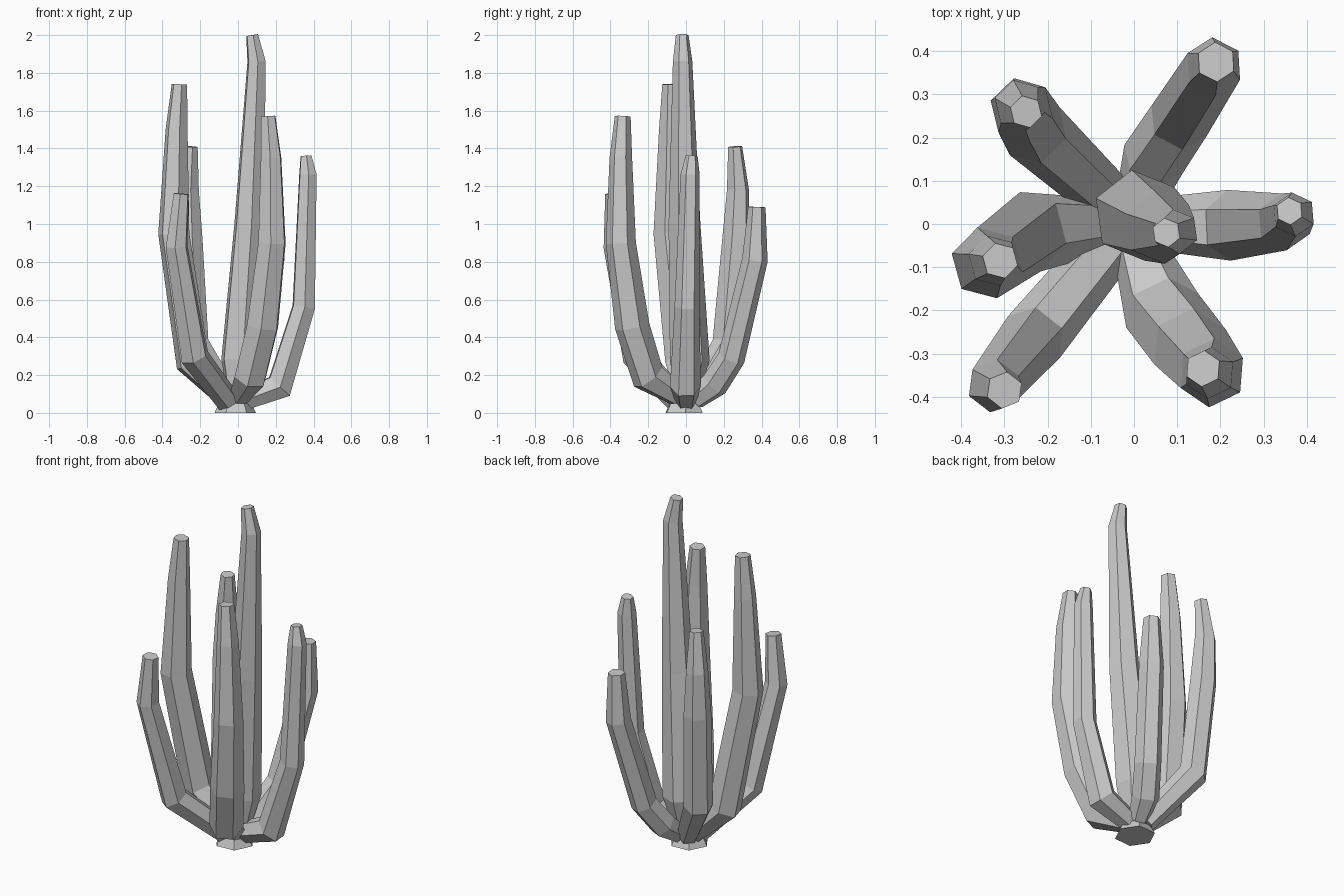
import bpy, bmesh, math
from mathutils import Vector

cube = bpy.data.objects.get("Cube")
if cube:
    bpy.data.objects.remove(cube, do_unlink=True)

SIDES = 6
grey = bpy.data.materials.new("plain_grey")
grey.use_nodes = True
colour = (0.6, 0.6, 0.6, 1)
grey.diffuse_color = colour
grey.node_tree.nodes["Principled BSDF"].inputs["Base Color"].default_value = colour


def loft(name, rings, turn=0.0):
    """Faceted tube through (x, y, z, radius) stations, mitred at each bend."""
    bm = bmesh.new()
    pts = [Vector(r[:3]) for r in rings]
    heading = Vector((pts[-1].x, pts[-1].y, 0))
    side = Vector((-heading.y, heading.x, 0)).normalized()
    loops = []
    for i, p in enumerate(pts):
        before = (p - pts[i - 1]).normalized() if i else Vector()
        after = (pts[i + 1] - p).normalized() if i + 1 < len(pts) else Vector()
        tangent = (before + after).normalized()
        u = (side - tangent * side.dot(tangent)).normalized()
        v = tangent.cross(u)
        loop = []
        for k in range(SIDES):
            a = math.tau * k / SIDES + turn
            loop.append(bm.verts.new(p + (u * math.cos(a) + v * math.sin(a)) * rings[i][3]))
        loops.append(loop)
    for low, high in zip(loops, loops[1:]):
        for k in range(SIDES):
            n = (k + 1) % SIDES
            bm.faces.new((low[k], low[n], high[n], high[k]))
    bm.faces.new(loops[0][::-1])
    bm.faces.new(loops[-1])
    bmesh.ops.recalc_face_normals(bm, faces=bm.faces)
    mesh = bpy.data.meshes.new(name)
    bm.to_mesh(mesh)
    bm.free()
    mesh.materials.append(grey)
    obj = bpy.data.objects.new(name, mesh)
    bpy.context.collection.objects.link(obj)


# Root plug
loft("root_base", [(-0.015, -0.01, 0, 0.11), (-0.015, -0.01, 0.05, 0.085)])

# Tall middle stem
loft("centre_stem", [(0, 0, 0.03, 0.05), (0.01, 0.02, 0.28, 0.106), (0.06, -0.008, 1.0, 0.085),
                     (0.098, -0.018, 1.86, 0.052), (0.075, -0.02, 2.0, 0.034)], 0.4)

# Six curved outer stems
loft("front_left_stem", [(0, -0.03, 0.08, 0.055), (0.065, -0.2, 0.19, 0.092), (0.13, -0.285, 0.46, 0.092),
                         (0.18, -0.345, 0.9, 0.08), (0.175, -0.345, 1.35, 0.06),
                         (0.16, -0.335, 1.57, 0.042)])
loft("front_right_stem", [(-0.05, -0.04, 0.06, 0.065), (-0.232, -0.262, 0.3, 0.077),
                          (-0.325, -0.375, 0.88, 0.062), (-0.3, -0.385, 1.16, 0.043)])
loft("right_stem", [(-0.05, 0, 0.07, 0.06), (-0.24, -0.018, 0.27, 0.095), (-0.34, -0.09, 0.95, 0.085),
                    (-0.325, -0.085, 1.5, 0.06), (-0.31, -0.085, 1.74, 0.042)])
loft("back_right_stem", [(-0.04, 0.04, 0.07, 0.06), (-0.23, 0.215, 0.36, 0.08), (-0.26, 0.265, 0.92, 0.075),
                         (-0.265, 0.275, 1.18, 0.06), (-0.25, 0.26, 1.41, 0.038)])
loft("back_left_stem", [(0.01, 0.05, 0.07, 0.055), (0.045, 0.15, 0.15, 0.075), (0.105, 0.24, 0.29, 0.073),
                        (0.185, 0.365, 0.81, 0.068), (0.19, 0.375, 1.09, 0.046)])
loft("left_stem", [(0.04, 0, 0.07, 0.06), (0.22, -0.003, 0.14, 0.082), (0.348, 0.005, 0.56, 0.066),
                   (0.37, 0.022, 1.26, 0.051), (0.36, 0.03, 1.36, 0.032)])
